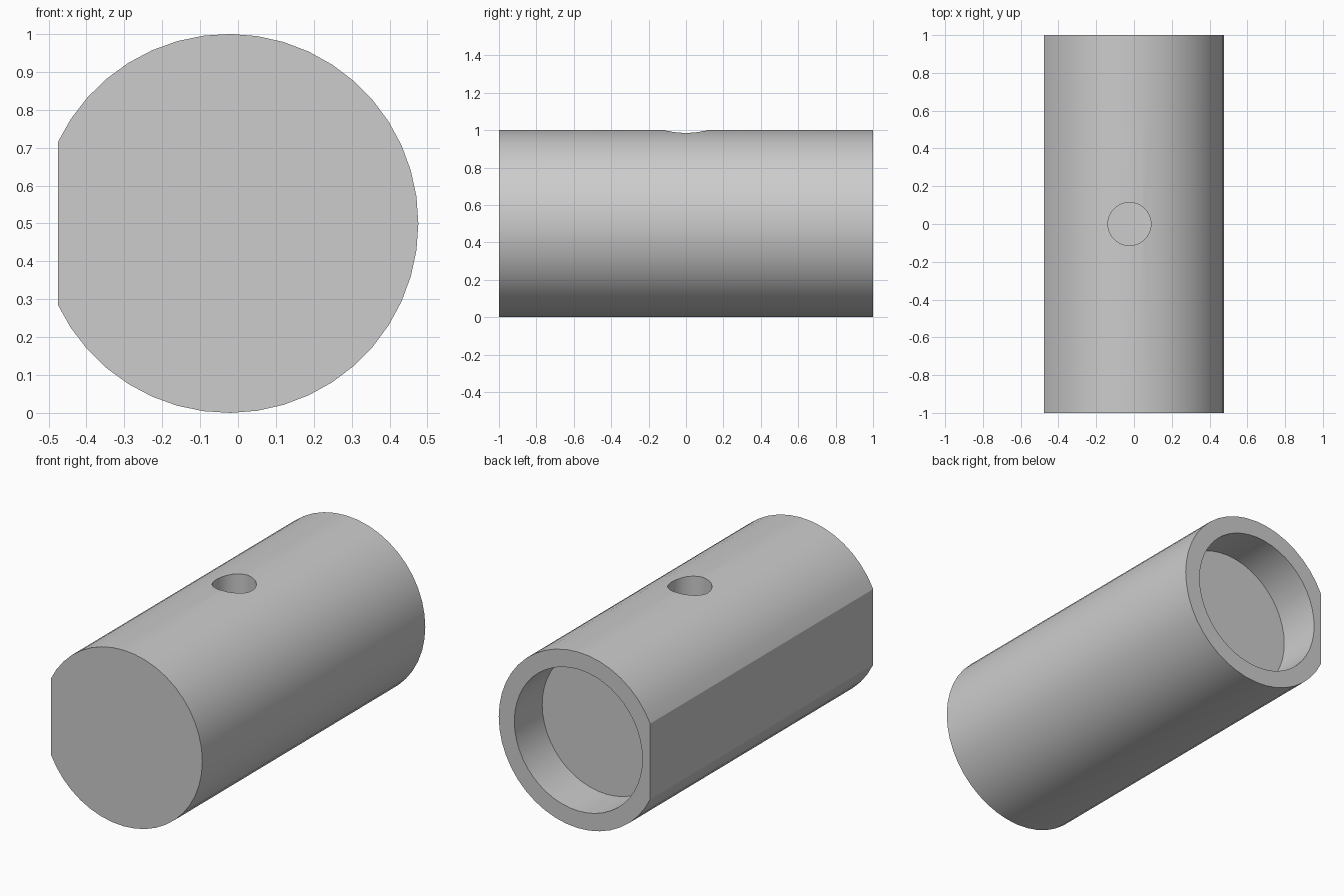
import bpy, bmesh, math
from mathutils import Matrix, Vector

cube = bpy.data.objects.get("Cube")
if cube:
    bpy.data.objects.remove(cube, do_unlink=True)

AXIS_X, AXIS_Z, RADIUS = -0.024, 0.5, 0.5
FLAT_HALF_ANGLE = math.radians(25.4)   # half of the arc removed by the flat
ARC_STEPS = 38

grey = bpy.data.materials.new("plain grey")
grey.use_nodes = True
colour = (0.604, 0.604, 0.604, 1)
grey.diffuse_color = colour
grey.node_tree.nodes["Principled BSDF"].inputs["Base Color"].default_value = colour


def add_object(name, bm):
    bmesh.ops.recalc_face_normals(bm, faces=bm.faces)
    mesh = bpy.data.meshes.new(name)
    bm.to_mesh(mesh)
    bm.free()
    mesh.materials.append(grey)
    obj = bpy.data.objects.new(name, mesh)
    bpy.context.scene.collection.objects.link(obj)
    return obj


def cylinder_cutter(name, radius, depth, centre, rotation, segments):
    bm = bmesh.new()
    bmesh.ops.create_cone(bm, cap_ends=True, segments=segments, radius1=radius,
                          radius2=radius, depth=depth,
                          matrix=Matrix.Translation(centre) @ rotation)
    obj = add_object(name, bm)
    obj.hide_render = True
    return obj


# Round bar with one flat along its right side
bm = bmesh.new()
arc = math.pi - FLAT_HALF_ANGLE
outline = []
for i in range(ARC_STEPS + 1):
    a = -arc + 2 * arc * i / ARC_STEPS
    outline.append(bm.verts.new((AXIS_X + RADIUS * math.cos(a), -1,
                                 AXIS_Z + RADIUS * math.sin(a))))
face = bm.faces.new(outline)
extruded = bmesh.ops.extrude_face_region(bm, geom=[face])["geom"]
bmesh.ops.translate(bm, vec=(0, 2, 0),
                    verts=[v for v in extruded if isinstance(v, bmesh.types.BMVert)])
body = add_object("flatted_bar", bm)

# Round pocket in the back end, and blind hole in the top
pocket = cylinder_cutter("end_pocket_cutter", 0.402, 0.5, Vector((AXIS_X, 1, AXIS_Z)),
                         Matrix.Rotation(math.pi / 2, 4, 'X'), 48)
hole = cylinder_cutter("top_hole_cutter", 0.114, 1, Vector((AXIS_X, 0, 1)),
                       Matrix.Identity(4), 40)

bpy.ops.object.select_all(action='DESELECT')
body.select_set(True)
bpy.context.view_layer.objects.active = body
for cutter in (pocket, hole):
    mod = body.modifiers.new(cutter.name, 'BOOLEAN')
    mod.operation = 'DIFFERENCE'
    mod.solver = 'EXACT'
    mod.object = cutter
    bpy.ops.object.modifier_apply(modifier=mod.name)
    bpy.data.objects.remove(cutter, do_unlink=True)

bpy.ops.object.shade_smooth_by_angle(angle=math.radians(20))
